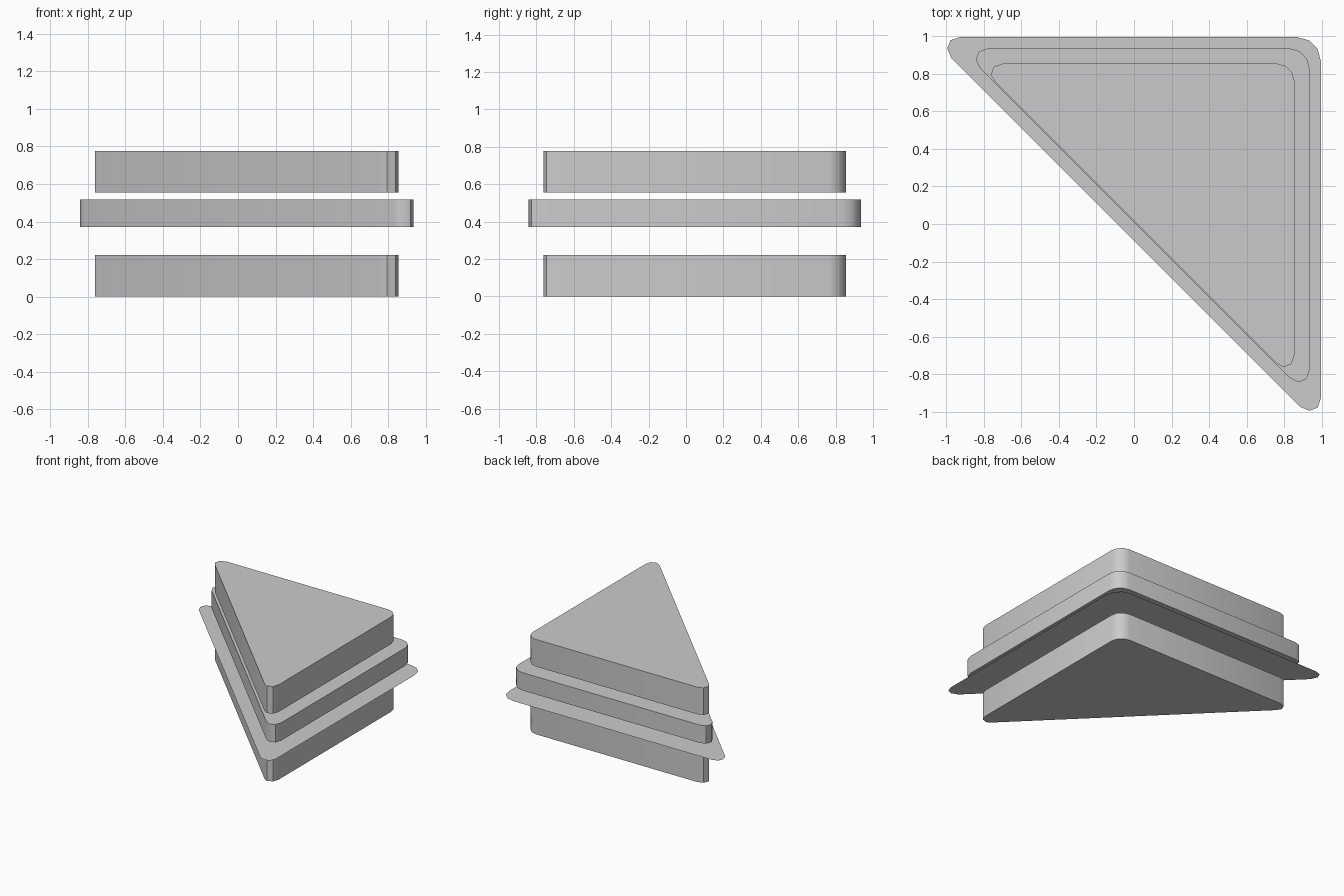
import bpy, bmesh, math

if "Cube" in bpy.data.objects:
    bpy.data.objects.remove(bpy.data.objects["Cube"])


def layer(name, edge, tip, radius, diag, z, height):
    """Right-triangle slab with rounded corners, symmetric about x = y.
    edge: straight side position, tip: far reach, diag: x + y on the cut side."""
    # half outline: cut-side tip, then the square corner
    cut_x = tip + 0.022
    half = [(cut_x, diag - cut_x), (tip, edge - 0.06),
            (tip + 0.017, edge - 0.016), (tip + 0.065, edge)]
    c = edge - radius
    half += [(c + radius * math.sin(a), c + radius * math.cos(a))
             for a in (0, math.radians(30))]
    outline = half + [(y, x) for x, y in reversed(half)]

    bm = bmesh.new()
    face = bm.faces.new([bm.verts.new((x, y, z)) for x, y in reversed(outline)])
    if face.normal.z < 0:
        face.normal_flip()
    if height:
        ret = bmesh.ops.extrude_face_region(bm, geom=[face], use_keep_orig=True)
        verts = [g for g in ret["geom"] if isinstance(g, bmesh.types.BMVert)]
        bmesh.ops.translate(bm, verts=verts, vec=(0, 0, height))
        bmesh.ops.recalc_face_normals(bm, faces=bm.faces)
    mesh = bpy.data.meshes.new(name)
    bm.to_mesh(mesh)
    bm.free()
    obj = bpy.data.objects.new(name, mesh)
    bpy.context.collection.objects.link(obj)
    bpy.ops.object.select_all(action='DESELECT')
    obj.select_set(True)
    bpy.context.view_layer.objects.active = obj
    bpy.ops.object.shade_smooth_by_angle(angle=math.radians(50))
    return obj


# Two bread slices
for name, z in (("bottom_bread", 0.0), ("top_bread", 0.555)):
    layer(name, 0.855, -0.763, 0.095, 0.018, z, 0.222)

# Filling slab
layer("filling", 0.935, -0.843, 0.105, 0.01, 0.372, 0.146)

# Thin leaf, a single sheet
layer("leaf", 0.995, -0.995, 0.125, -0.09, 0.297, 0.0)
